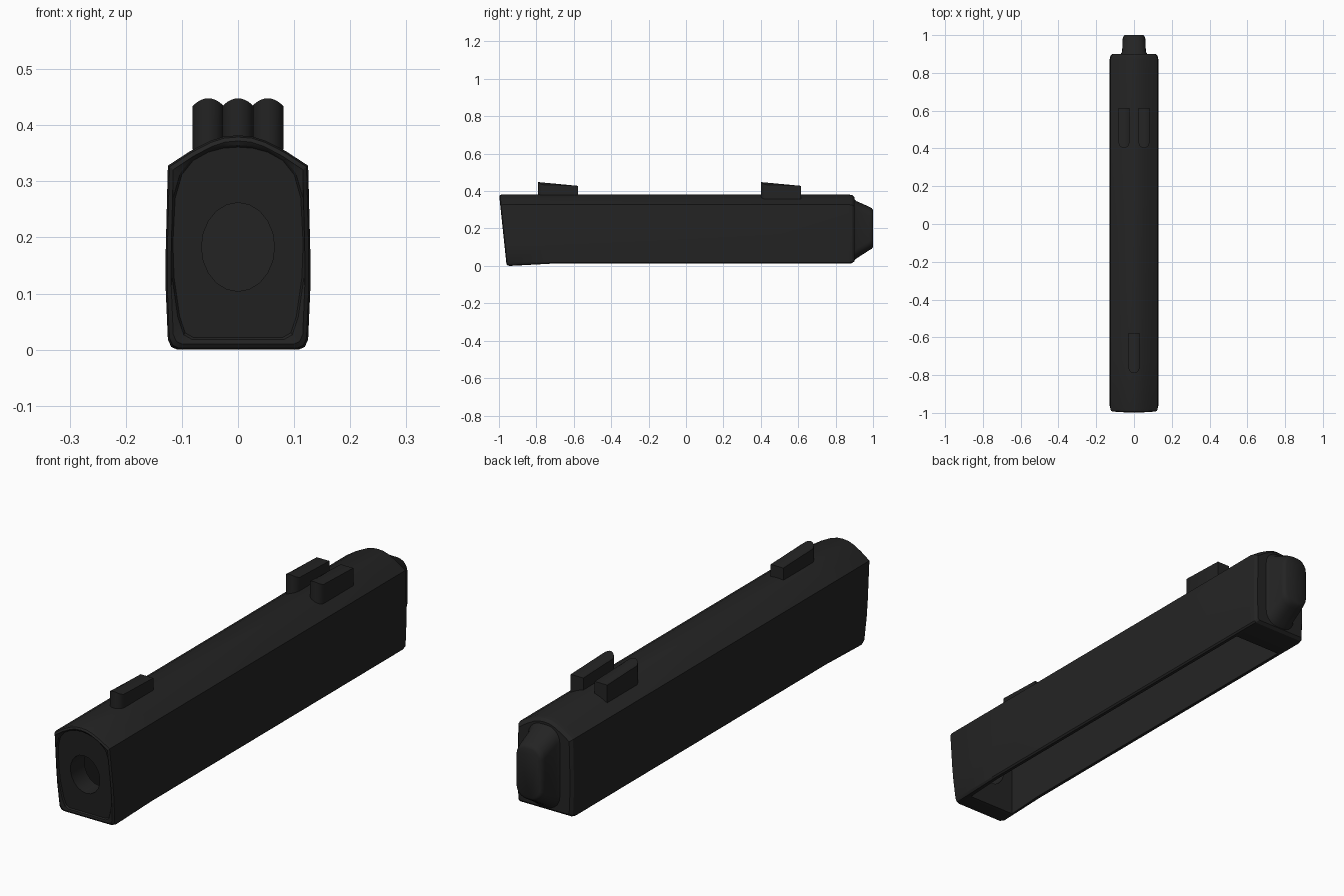
import bpy, bmesh, math
from mathutils import Vector

if "Cube" in bpy.data.objects:
    bpy.data.objects.remove(bpy.data.objects["Cube"])

steel = bpy.data.materials.new("dark_steel")
steel.use_nodes = True
COLOUR = (0.017, 0.017, 0.017, 1)
steel.diffuse_color = COLOUR
bsdf = next(n for n in steel.node_tree.nodes if n.type == "BSDF_PRINCIPLED")
bsdf.inputs["Base Color"].default_value = COLOUR


def loft(name, rings):
    """Skin a list of closed rings and cap both ends."""
    bm = bmesh.new()
    rows = [[bm.verts.new(p) for p in ring] for ring in rings]
    n = len(rows[0])
    for a, b in zip(rows, rows[1:]):
        for i in range(n):
            j = (i + 1) % n
            bm.faces.new((a[i], a[j], b[j], b[i]))
    bm.faces.new(rows[0])
    bm.faces.new(rows[-1])
    bmesh.ops.recalc_face_normals(bm, faces=bm.faces)
    mesh = bpy.data.meshes.new(name)
    bm.to_mesh(mesh)
    bm.free()
    mesh.materials.append(steel)
    ob = bpy.data.objects.new(name, mesh)
    bpy.context.collection.objects.link(ob)
    return ob


def smooth(ob, angle):
    bpy.ops.object.select_all(action="DESELECT")
    ob.select_set(True)
    bpy.context.view_layer.objects.active = ob
    bpy.ops.object.shade_smooth_by_angle(angle=math.radians(angle))


def mirrored(half):
    """Half outline, bottom to top centre, closed on the other side."""
    return half + [(-x, z) for x, z in reversed(half) if x > 0]


# Outer section of the housing and the arched rim of its front face
OUTER = mirrored([(.108, 0), (.119, .005), (.125, .018), (.129, .11), (.129, .17),
                  (.126, .29), (.125, .328), (.085, .354), (.05, .372), (.025, .38), (0, .382)])
RIM = mirrored([(.08, .022), (.094, .03), (.104, .06), (.114, .13), (.116, .19),
                (.112, .27), (.1, .312), (.08, .337), (.053, .352), (.027, .359), (0, .361)])


def front_slant(z):
    return .04 * (1 - z / .38)


def inset(points, d):
    cx, cz = 0, .19
    return [(x * (1 - d / .13), cz + (z - cz) * (1 - d / .19)) for x, z in points]


def ring(points, y, slant=0, floor=0):
    return [(x, y + slant * front_slant(z), max(z, floor)) for x, z in points]


# Main housing
housing = loft("slide_housing", [
    ring(RIM, -.99, 1),
    ring(inset(RIM, -.004), -.996, 1),
    ring(inset(OUTER, .010), -.999, 1),
    ring(inset(OUTER, .003), -.994, 1),
    ring(OUTER, -.982, 1),
    ring(OUTER, -.72, 0, .012),
    ring(OUTER, .87, 0, .012),
    ring(inset(OUTER, .004), .889, 0, .015),
    ring(inset(OUTER, .014), .9, 0, .025),
])

# Open underside and the bore through the front wall
bore = [(.065 * math.cos(t), .183 + .079 * math.sin(t))
        for t in (math.tau * i / 20 for i in range(20))]
channel = [(-.106, -.1), (.106, -.1), (.108, .29), (.06, .33), (-.06, .33), (-.108, .29)]
cutters = [loft("channel_cutter", [ring(channel, -.88), ring(channel, .76)]),
           loft("bore_cutter", [ring(bore, -1.1), ring(bore, -.7)])]
for cutter in cutters:
    cutter.hide_render = True
    mod = housing.modifiers.new("cut", "BOOLEAN")
    mod.operation = "DIFFERENCE"
    mod.solver = "EXACT"
    mod.object = cutter
    bpy.context.view_layer.objects.active = housing
    bpy.ops.object.modifier_apply(modifier=mod.name)
    bpy.data.objects.remove(cutter)
smooth(housing, 28)


# Rear plug
def plug_ring(y, half, low, high):
    r = half * .8
    pts = []
    for k, (sx, z) in enumerate([(1, high - r), (-1, high - r), (-1, low + r), (1, low + r)]):
        for s in range(6):
            a = math.radians(90 * k + 18 * s)
            pts.append((sx * (half - r) + r * math.cos(a), y, z + r * math.sin(a)))
    return pts


plug = loft("rear_plug", [plug_ring(*r) for r in [
    (.88, .08, .02, .364), (.9, .07, .028, .358), (.912, .063, .04, .346),
    (.98, .06, .084, .316), (.994, .056, .092, .308), (1, .048, .102, .298)]])
smooth(plug, 50)


# Sights: rounded nose, crowned top falling to the rear
def sight(name, cx, y0, base):
    half, length, cols = .028, .213, 10
    bm = bmesh.new()
    rows = []
    for i in range(cols + 1):
        u = -1 + 2 * i / cols
        x, nose = cx + half * u, y0 + .03 * (1 - math.sqrt(1 - .96 * u * u))
        back = y0 + length
        rows.append([bm.verts.new(p) for p in (
            (x, nose, base), (x, nose, .448 - .014 * u * u),
            (x, back, .428), (x, back, base))])
    for a, b in zip(rows, rows[1:]):
        for i in range(4):
            j = (i + 1) % 4
            bm.faces.new((a[i], a[j], b[j], b[i]))
    bm.faces.new(rows[0])
    bm.faces.new(rows[-1])
    bmesh.ops.recalc_face_normals(bm, faces=bm.faces)
    mesh = bpy.data.meshes.new(name)
    bm.to_mesh(mesh)
    bm.free()
    mesh.materials.append(steel)
    ob = bpy.data.objects.new(name, mesh)
    bpy.context.collection.objects.link(ob)
    smooth(ob, 35)


sight("front_sight", 0, -.79, .365)
sight("rear_sight_left", .053, .402, .357)
sight("rear_sight_right", -.053, .402, .357)
